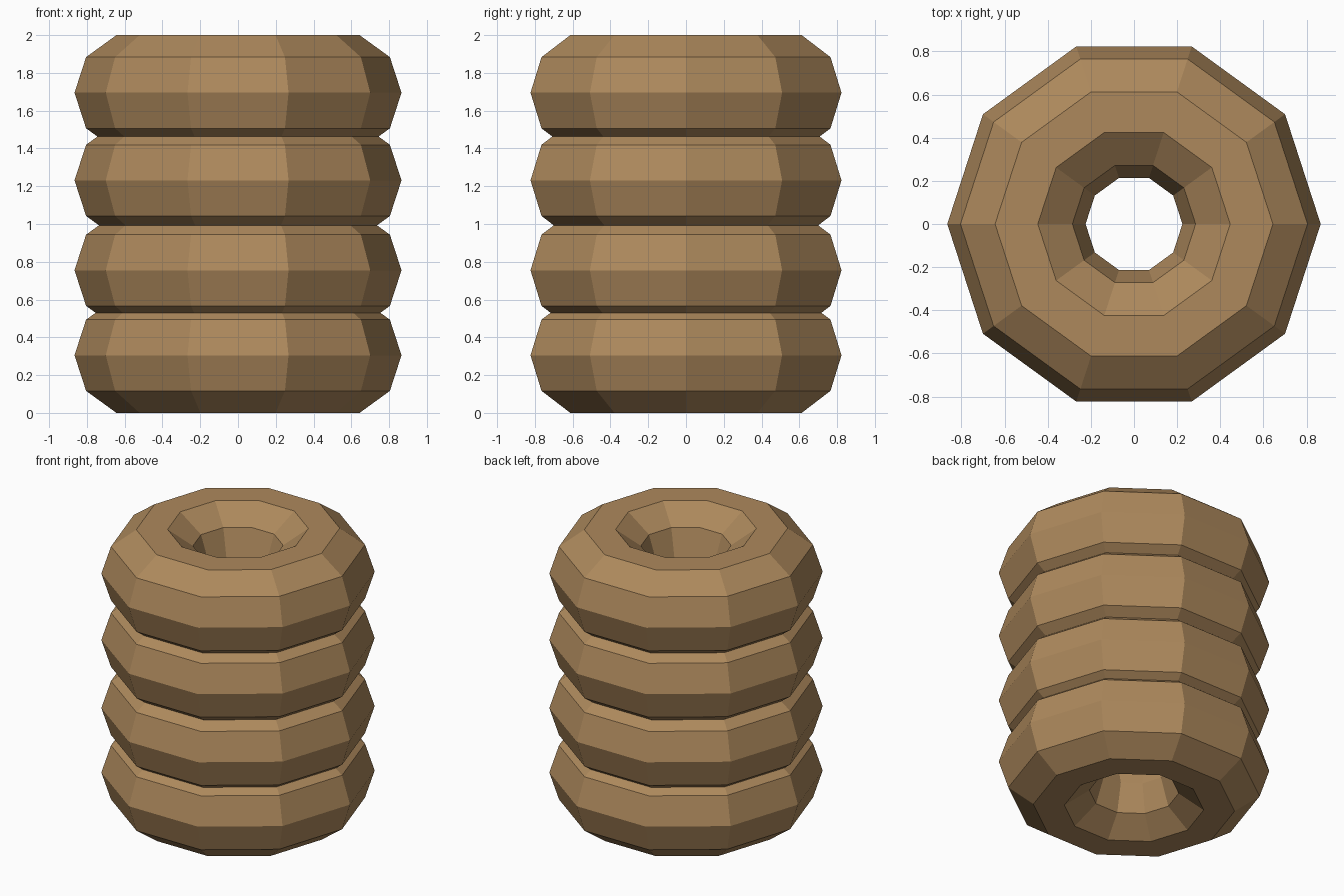
import bpy

if "Cube" in bpy.data.objects:
    bpy.data.objects.remove(bpy.data.objects["Cube"])

# Single tan-brown colour
brown = bpy.data.materials.new("tan brown")
brown.diffuse_color = (0.42, 0.25, 0.108, 1.0)
brown.use_nodes = True
brown.node_tree.nodes["Principled BSDF"].inputs["Base Color"].default_value = brown.diffuse_color

# Four overlapping ten-sided rings, stacked slightly unevenly
RING_HEIGHTS = (0.305, 0.755, 1.231, 1.695)

for number, z in enumerate(RING_HEIGHTS, 1):
    bpy.ops.mesh.primitive_torus_add(
        major_segments=10, minor_segments=10,
        major_radius=0.545, minor_radius=0.3205,
        location=(0, 0, z))
    ring = bpy.context.object
    ring.name = f"stacked_ring_{number}"
    ring.data.materials.append(brown)
    bpy.ops.object.shade_flat()
